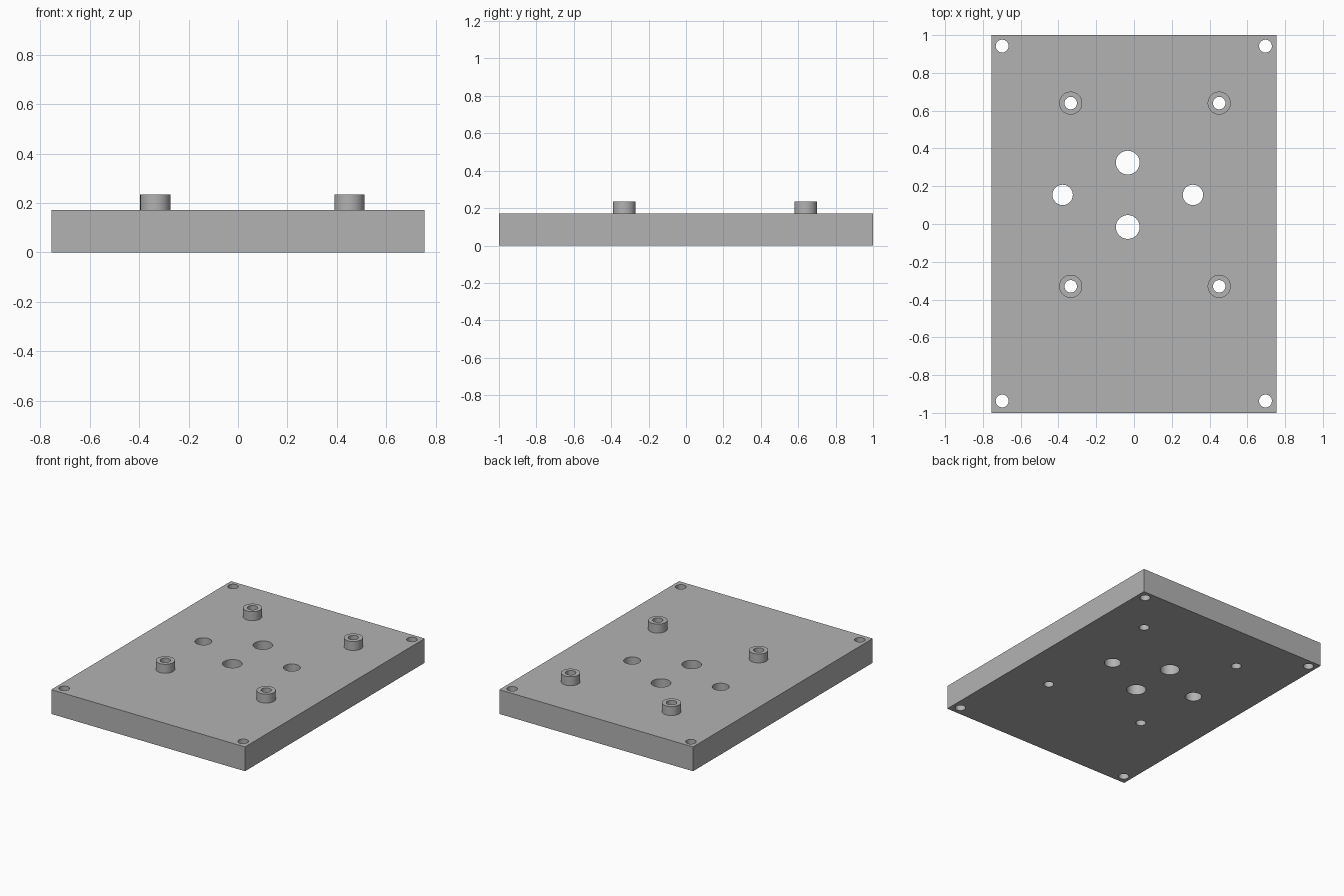
import bpy
import bmesh
from mathutils import Matrix

if "Cube" in bpy.data.objects:
    bpy.data.objects.remove(bpy.data.objects["Cube"])

W, L, T, TOP = 1.51, 2.0, 0.171, 0.234   # plate width, length, thickness, standoff top
SIDES = 48

grey = bpy.data.materials.new("plain grey")
grey.diffuse_color = (0.45, 0.45, 0.45, 1)
grey.use_nodes = True
grey.node_tree.nodes["Principled BSDF"].inputs["Base Color"].default_value = grey.diffuse_color


def add_object(name, bm):
    mesh = bpy.data.meshes.new(name)
    bm.to_mesh(mesh)
    bm.free()
    mesh.materials.append(grey)
    obj = bpy.data.objects.new(name, mesh)
    bpy.context.collection.objects.link(obj)
    return obj


def cylinders(name, specs, z0, z1):
    """Upright cylinders from (x, y, radius) specs, in one mesh."""
    bm = bmesh.new()
    for x, y, r in specs:
        bmesh.ops.create_cone(bm, cap_ends=True, segments=SIDES, radius1=r, radius2=r,
                              depth=z1 - z0,
                              matrix=Matrix.Translation((x, y, (z0 + z1) / 2)))
    return add_object(name, bm)


def boolean(target, helper, operation):
    mod = target.modifiers.new(operation.title(), 'BOOLEAN')
    mod.operation = operation
    mod.solver = 'EXACT'
    mod.object = helper
    helper.hide_render = True
    helper.hide_set(True)


# Flat rectangular plate
bm = bmesh.new()
bmesh.ops.create_cube(bm, size=1, matrix=Matrix.Translation((0, 0, T / 2))
                      @ Matrix.Diagonal((W, L, T, 1)))
plate = add_object("mounting_plate", bm)

# Hole layout
corners = [(x, y, 0.034) for x in (-0.698, 0.696) for y in (-0.937, 0.942)]
posts = [(x, y) for x in (-0.335, 0.451) for y in (-0.33, 0.64)]
centre = [(-0.033, 0.325, 0.063), (-0.033, -0.016, 0.063),
          (-0.378, 0.154, 0.054), (0.312, 0.154, 0.054)]

# Raised standoffs merged into the plate, then every hole drilled through
standoffs = cylinders("standoff_helper", [(x, y, 0.061) for x, y in posts], 0.08, TOP)
bores = cylinders("bore_cutter", corners + centre + [(x, y, 0.033) for x, y in posts],
                  -0.1, 0.4)
boolean(plate, standoffs, 'UNION')
boolean(plate, bores, 'DIFFERENCE')

# Bake the booleans, drop the helpers and smooth the round walls
bpy.context.view_layer.objects.active = plate
plate.select_set(True)
for mod in list(plate.modifiers):
    bpy.ops.object.modifier_apply(modifier=mod.name)
for helper in (standoffs, bores):
    bpy.data.objects.remove(helper)
bpy.ops.object.shade_smooth_by_angle()
